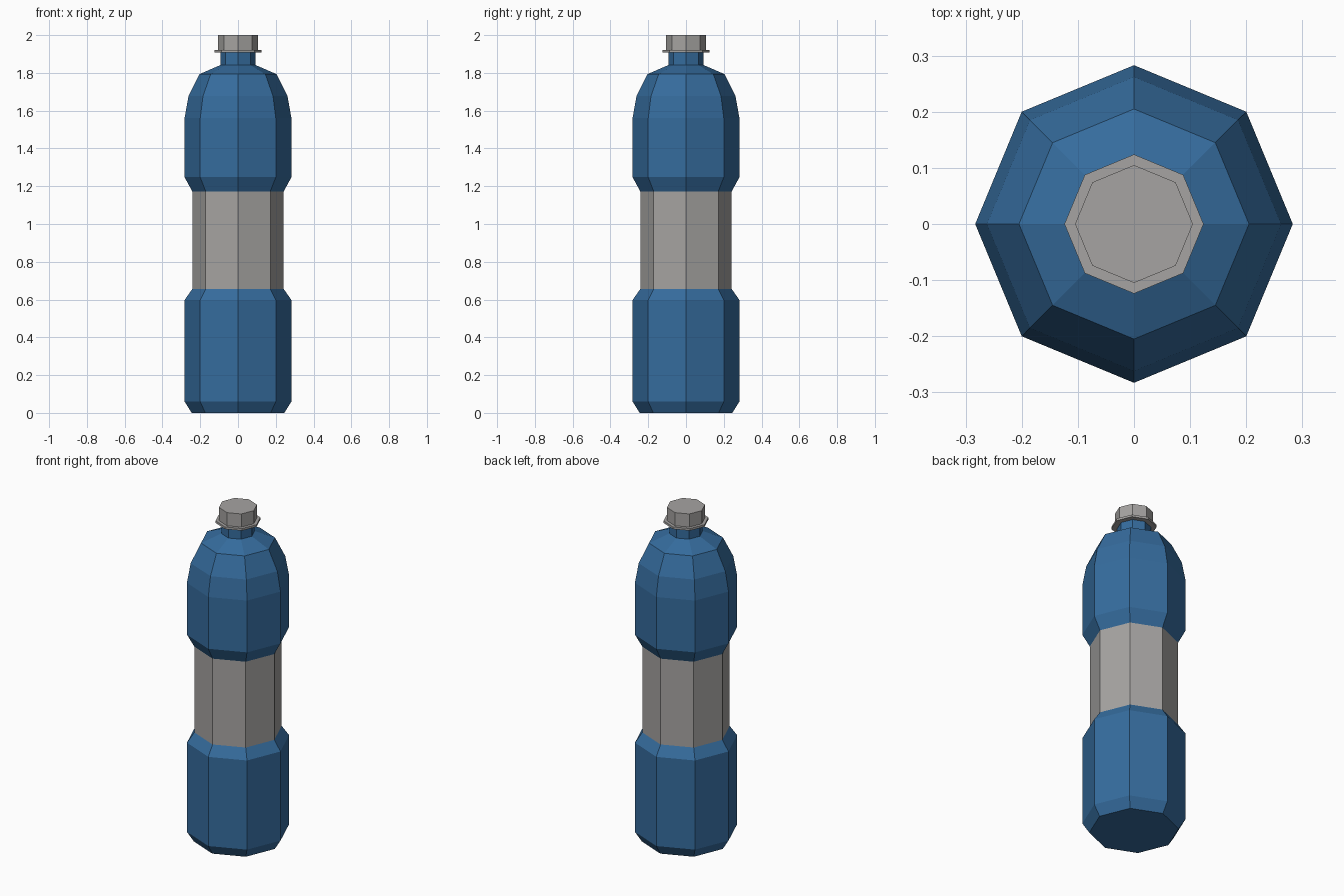
import bpy, bmesh, math

if "Cube" in bpy.data.objects:
    bpy.data.objects.remove(bpy.data.objects["Cube"])

SIDES = 8


def material(name, rgb):
    m = bpy.data.materials.new(name)
    m.diffuse_color = (*rgb, 1)
    m.use_nodes = True
    m.node_tree.nodes["Principled BSDF"].inputs["Base Color"].default_value = m.diffuse_color
    return m


blue = material("bottle blue", (0.036, 0.15, 0.34))
grey = material("warm grey", (0.38, 0.37, 0.36))


def lathe(name, profile, mats, pick=lambda z: 0):
    """Octagonal turned solid from (radius, z) pairs, capped at both ends."""
    bm = bmesh.new()
    rings = [[bm.verts.new((r * math.cos(2 * math.pi * i / SIDES),
                            r * math.sin(2 * math.pi * i / SIDES), z))
              for i in range(SIDES)] for r, z in profile]
    for a, b in zip(rings, rings[1:]):
        for i in range(SIDES):
            j = (i + 1) % SIDES
            bm.faces.new((a[i], a[j], b[j], b[i]))
    bm.faces.new(rings[0][::-1])
    bm.faces.new(rings[-1])
    for f in bm.faces:
        f.material_index = pick(f.calc_center_median().z)
    me = bpy.data.meshes.new(name)
    bm.to_mesh(me)
    bm.free()
    for m in mats:
        me.materials.append(m)
    ob = bpy.data.objects.new(name, me)
    bpy.context.collection.objects.link(ob)
    return ob


# Body with recessed label band, rounded shoulder and neck
lathe("bottle_body",
      [(0.245, 0), (0.283, 0.06), (0.283, 0.597), (0.242, 0.656),
       (0.242, 1.173), (0.283, 1.248), (0.283, 1.56), (0.262, 1.677),
       (0.205, 1.793), (0.092, 1.842), (0.092, 1.91)],
      [blue, grey], lambda z: 1 if 0.7 < z < 1.15 else 0)

# Collar ring under the cap
lathe("collar_ring", [(0.124, 1.908), (0.124, 1.921)], [grey])

# Screw cap
lathe("cap", [(0.105, 1.921), (0.105, 2.0)], [grey])
